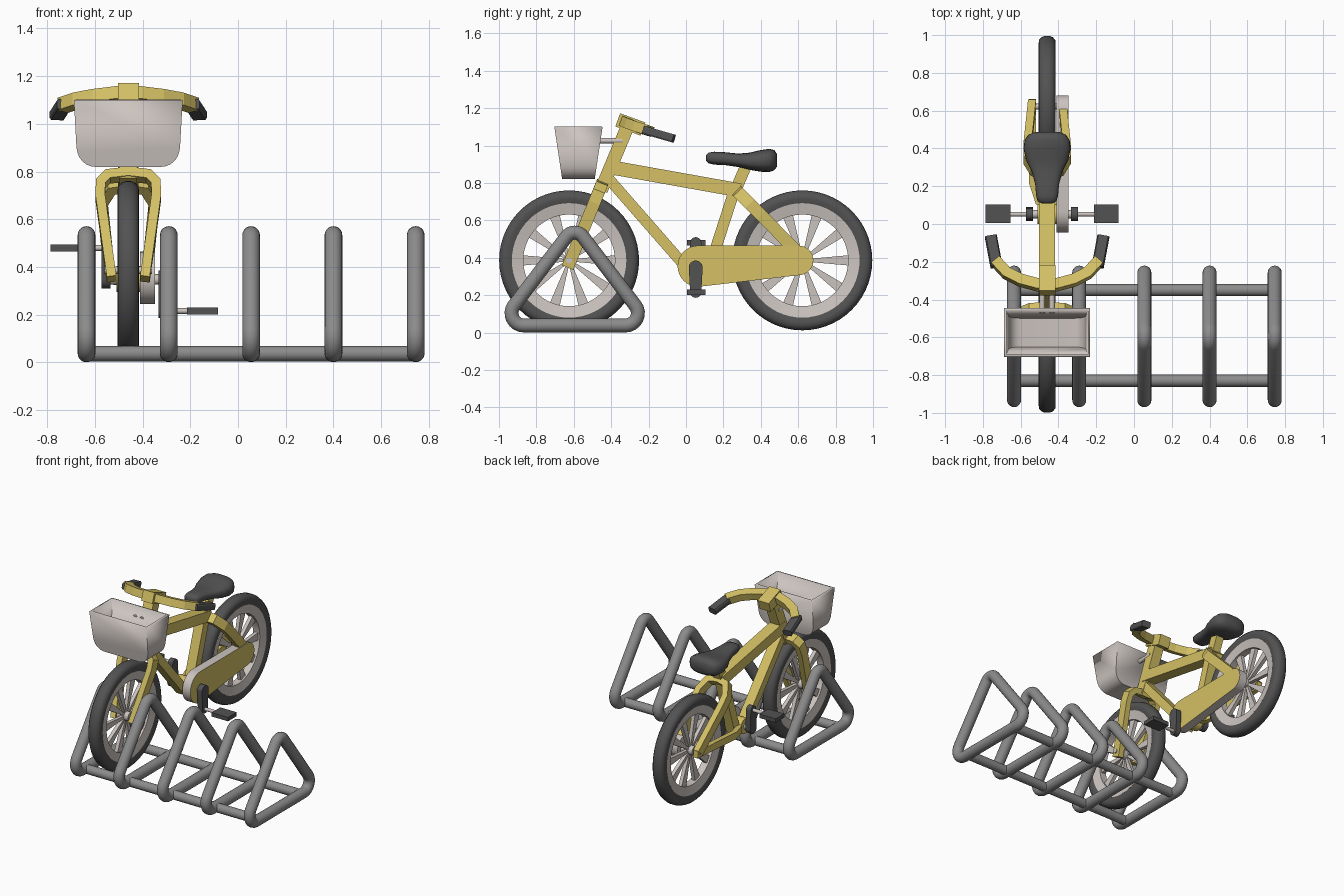
import bpy, bmesh, math
from mathutils import Vector, geometry

if "Cube" in bpy.data.objects:
    bpy.data.objects.remove(bpy.data.objects["Cube"])

CX = -0.46  # bicycle centre plane


def mat(name, c):
    m = bpy.data.materials.new(name)
    m.diffuse_color = (*c, 1)
    m.use_nodes = True
    m.node_tree.nodes["Principled BSDF"].inputs["Base Color"].default_value = m.diffuse_color
    return m


YELLOW = mat("yellow paint", (0.66, 0.53, 0.13))
DARK = mat("dark rubber", (0.085, 0.085, 0.085))
GREY = mat("rack grey", (0.26, 0.26, 0.26))
LIGHT = mat("light grey", (0.60, 0.55, 0.52))


def make(name, verts, faces, *mats, smooth=None):
    me = bpy.data.meshes.new(name)
    me.from_pydata([tuple(v) for v in verts], [], faces)
    bm = bmesh.new()
    bm.from_mesh(me)
    bmesh.ops.recalc_face_normals(bm, faces=bm.faces)
    bm.to_mesh(me)
    bm.free()
    if smooth:
        me.shade_smooth()
        me.set_sharp_from_angle(angle=math.radians(smooth))
    for m in mats:
        me.materials.append(m)
    ob = bpy.data.objects.new(name, me)
    bpy.context.collection.objects.link(ob)
    return ob


def loft(name, rings, m, closed=False, smooth=None):
    n, k = len(rings[0]), len(rings)
    faces = [(i % k * n + j, i % k * n + (j + 1) % n, (i + 1) % k * n + (j + 1) % n, (i + 1) % k * n + j)
             for i in range(k if closed else k - 1) for j in range(n)]
    if not closed:
        faces += [tuple(range(n)), tuple(range((k - 1) * n, k * n))]
    return make(name, [v for r in rings for v in r], faces, m, smooth=smooth)


def sweep(name, pts, section, ref, m, closed=False, smooth=None):
    """Sweep section (a along ref, b across) along a path lying square to ref."""
    pts = [Vector(p) for p in pts]
    ref, k, rings = Vector(ref).normalized(), len(pts), []
    for i, p in enumerate(pts):
        a = pts[i - 1] if closed or i else p
        b = pts[(i + 1) % k] if closed or i < k - 1 else p
        t1 = (p - a).normalized() if a != p else (b - p).normalized()
        t2 = (b - p).normalized() if b != p else t1
        t = (t1 + t2).normalized()
        side = ref.cross(t).normalized()
        miter = 1 / max(0.6, t.dot(t1))
        rings.append([p + ref * u + side * v * miter for u, v in section])
    return loft(name, rings, m, closed, smooth)


def rect(a, b):
    return [(-a / 2, -b / 2), (a / 2, -b / 2), (a / 2, b / 2), (-a / 2, b / 2)]


def circ(r, n=16):
    return [(r * math.cos(2 * math.pi * i / n), r * math.sin(2 * math.pi * i / n)) for i in range(n)]


def beam(name, a, b, w, h, m=YELLOW):
    """Square tube in the bicycle plane, given as (y, z) ends."""
    return sweep(name, [(CX, *a), (CX, *b)], rect(w, h), (1, 0, 0), m)


def rod(name, x0, x1, y, z, r, m):
    return sweep(name, [(x0, y, z), (x1, y, z)], circ(r, 20), (0, 0, 1), m, smooth=40)


def arch(half):
    """Mirror a half path (offset, y, z) that begins on the centre plane."""
    return [(CX - p[0], p[1], p[2]) for p in half[:0:-1]] + [(CX + p[0], p[1], p[2]) for p in half]


def hull_prism(name, c1, r1, c2, r2, x0, x1, *mats):
    pts = [(c[0] + u, c[1] + v) for c, r in ((c1, r1), (c2, r2)) for u, v in circ(r, 32)]
    loop = [pts[i] for i in geometry.convex_hull_2d(pts)]
    ob = loft(name, [[(x, *p) for p in loop] for x in (x0, x1)], mats[0], smooth=35)
    for m in mats[1:]:
        ob.data.materials.append(m)
        for f in ob.data.polygons:
            f.material_index = int(f.normal.x > 0.9)
    return ob


# Wheels
def lathe(name, y, z, prof, m, n=56):
    rings = [[(CX + dx, y + r * c, z + r * s) for r, dx in prof] for c, s in circ(1, n)]
    return loft(name, rings, m, closed=True, smooth=40)


half_tyre = [(0.30, 0.036), (0.33, 0.045), (0.352, 0.043), (0.367, 0.03), (0.374, 0.012)]
tyre = half_tyre + [(r, -d) for r, d in half_tyre[::-1]]
for tag, wy in (("front", -0.625), ("rear", 0.622)):
    wz = 0.386
    lathe(tag + "_tyre", wy, wz, tyre, DARK)
    lathe(tag + "_rim", wy, wz, [(0.245, -0.026), (0.245, 0.026), (0.306, 0.038), (0.306, -0.038)], LIGHT)
    rod(tag + "_hub", CX - 0.045, CX + 0.045, wy, wz, 0.032, LIGHT)
    rod(tag + "_axle", CX - 0.1, CX + 0.1, wy, wz, 0.016, LIGHT)
    for i in range(10):
        a = i * math.pi / 5
        d, e = Vector((0, math.cos(a), math.sin(a))), Vector((0, -math.sin(a), math.cos(a)))
        c = Vector((CX, wy, wz))
        loft(f"{tag}_spoke_{i}", [[c + d * r + e * v + Vector((u, 0, 0)) for u, v in rect(0.026, w)]
                                  for r, w in ((0.02, 0.014), (0.255, 0.056))], LIGHT)

# Frame tubes
beam("head_tube", (-0.305, 1.12), (-0.455, 0.76), 0.075, 0.072)
beam("top_tube", (-0.41, 0.885), (0.29, 0.76), 0.085, 0.075)
beam("down_tube", (-0.42, 0.83), (0.03, 0.315), 0.07, 0.058)
beam("seat_tube", (0.265, 0.78), (0.12, 0.33), 0.07, 0.06)
beam("seat_post", (0.26, 0.75), (0.32, 0.89), 0.06, 0.062)
rod("bottom_bracket", CX - 0.05, CX + 0.05, 0.055, 0.35, 0.055, YELLOW)

# Fork, seat stays and chain stays
sweep("front_fork", arch([(0, -0.452, 0.79), (0.085, -0.456, 0.78), (0.115, -0.468, 0.75),
                          (0.118, -0.49, 0.695), (0.07, -0.632, 0.35)]),
      rect(0.066, 0.04), (0, 0.92, -0.385), YELLOW)
sweep("seat_stays", arch([(0, 0.28, 0.75), (0.07, 0.29, 0.74), (0.105, 0.345, 0.685), (0.105, 0.4, 0.63),
                          (0.08, 0.635, 0.39)]), rect(0.066, 0.042), (0, 0.71, 0.70), YELLOW)
sweep("chain_stays", arch([(0, 0.1, 0.35), (0.045, 0.12, 0.351), (0.078, 0.22, 0.358), (0.078, 0.66, 0.386)]),
      rect(0.05, 0.036), (0, -0.06, 1), YELLOW)

# Chain guard: light casing with yellow outer face
hull_prism("chain_guard", (0.065, 0.355), 0.11, (0.602, 0.386), 0.079, -0.41, -0.347, LIGHT, YELLOW)

# Cranks and pedals
PY, PZ = 0.052, 0.348
rod("crank_axle", -0.56, -0.31, PY, PZ, 0.022, LIGHT)
for tag, s, xc in (("left", -1, -0.553), ("right", 1, -0.315)):
    ez = PZ - s * 0.132
    hull_prism(tag + "_crank", (PY, PZ), 0.037, (PY, ez), 0.03, xc - 0.019, xc + 0.019, DARK)
    rod(tag + "_pedal_axle", xc, xc + s * 0.12, PY, ez, 0.012, LIGHT)
    sweep(tag + "_pedal", [(xc + s * 0.102, PY + 0.003, ez), (xc + s * 0.232, PY + 0.003, ez)],
          rect(0.028, 0.098), (0, 0, 1), DARK)

# Seat: rounded sections (y, half width, top, bottom)
rings = []
for y, w, t, b in ((0.108, 0.025, 0.95, 0.918), (0.12, 0.05, 0.962, 0.905), (0.15, 0.058, 0.967, 0.898),
                   (0.21, 0.063, 0.964, 0.895), (0.28, 0.082, 0.957, 0.885), (0.34, 0.112, 0.962, 0.87),
                   (0.40, 0.125, 0.976, 0.86), (0.445, 0.119, 0.982, 0.858), (0.472, 0.1, 0.976, 0.868),
                   (0.487, 0.065, 0.955, 0.888)):
    rings.append([(CX + w * math.copysign(abs(c) ** 0.75, c), y,
                   (t + b) / 2 + (t - b) / 2 * math.copysign(abs(s) ** 0.75, s)) for c, s in circ(1, 24)])
loft("seat", rings, DARK, smooth=60)

# Handlebar, stem and grips
beam("stem", (-0.365, 1.137), (-0.23, 1.088), 0.088, 0.075)
sweep("handlebar", arch([(0, -0.325, 1.125), (0.05, -0.322, 1.123), (0.14, -0.298, 1.112),
                         (0.215, -0.26, 1.098), (0.275, -0.195, 1.078)]), rect(0.055, 0.056), (0, 0.33, 0.94), YELLOW)
for tag, s in (("left", -1), ("right", 1)):
    sweep(tag + "_grip", [(CX + s * 0.268, -0.225, 1.083), (CX + s * 0.298, -0.065, 1.037)],
          [(-0.022, -0.026), (-0.013, -0.032), (0.013, -0.032), (0.022, -0.026),
           (0.022, 0.026), (0.013, 0.032), (-0.013, 0.032), (-0.022, 0.026)], (0, 0.28, 0.96), DARK)

# Basket: U profile, depth growing with height, open top, thickened inward
half = [(0.228, 1.10), (0.217, 0.90)] + [
    (0.137 + 0.078 * math.cos(a), 0.898 - 0.078 * math.sin(a)) for a in [math.pi / 2 * i / 6 for i in range(1, 7)]]
prof = half + [(-x, z) for x, z in half[::-1]]
n = len(prof)
verts = [(CX + x, -0.575 + s * (0.087 + 0.042 * (z - 0.82) / 0.28), z) for s in (-1, 1) for x, z in prof]
basket = make("basket", verts, [tuple(range(n)), tuple(range(n, 2 * n))] +
              [(i, i + 1, n + i + 1, n + i) for i in range(n - 1)], LIGHT, smooth=35)
sol = basket.modifiers.new("wall", "SOLIDIFY")
sol.thickness, sol.offset = 0.018, -1
for s in (-1, 1):
    sweep("basket_strut", [(CX + s * 0.026, -0.47, 1.026), (CX + s * 0.026, -0.34, 1.026)],
          circ(0.015, 12), (0, 0, 1), LIGHT, smooth=40)


# Rack: five rounded triangle hoops joined by two rails
def fillet(corners):
    out = []
    for i, (p, r) in enumerate(corners):
        p = Vector(p)
        a = (Vector(corners[i - 1][0]) - p).normalized()
        b = (Vector(corners[(i + 1) % 3][0]) - p).normalized()
        h = a.angle(b) / 2
        c = p + (a + b).normalized() * r / math.sin(h)
        va, vb = p + a * r / math.tan(h) - c, p + b * r / math.tan(h) - c
        out += [c + r * va.normalized().slerp(vb.normalized(), k / 8) for k in range(9)]
    return out


hoop = fillet([((-1.0, 0.038), 0.066), ((-0.19, 0.038), 0.066), ((-0.595, 0.57), 0.055)])
for i in range(5):
    x = -0.635 + 0.345 * i
    sweep(f"rack_hoop_{i}", [(x, p.x, p.y) for p in hoop], circ(0.037, 20), (1, 0, 0), GREY, closed=True, smooth=50)
for tag, y in (("front", -0.83), ("rear", -0.35)):
    rod(f"rack_{tag}_rail", -0.635, 0.745, y, 0.037, 0.032, GREY)
